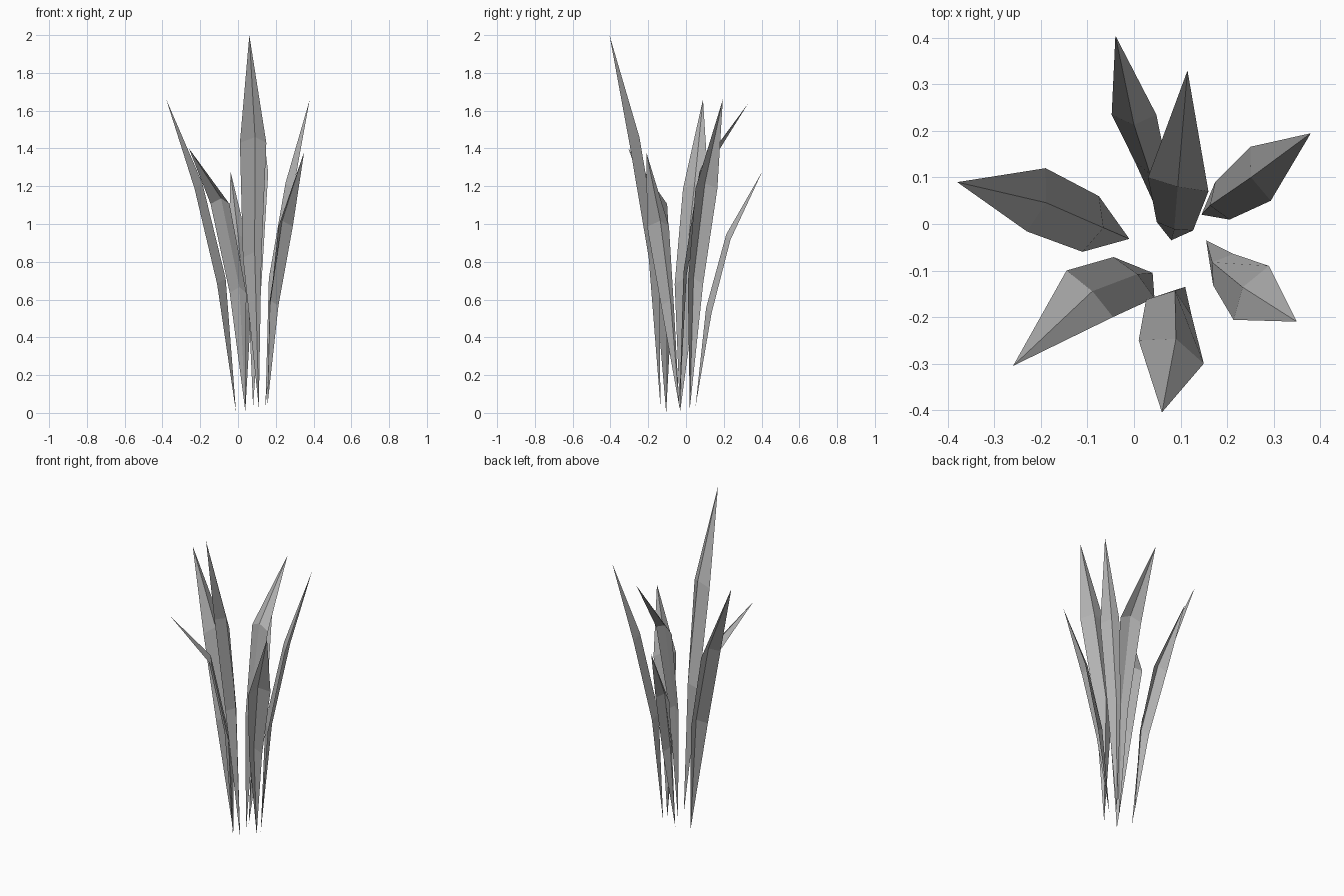
import bpy
import bmesh
from mathutils import Vector

cube = bpy.data.objects.get("Cube")
if cube:
    bpy.data.objects.remove(cube, do_unlink=True)

GREY = (0.45, 0.45, 0.45, 1.0)
leaf_grey = bpy.data.materials.new("leaf_grey")
leaf_grey.use_nodes = True
leaf_grey.diffuse_color = GREY
leaf_grey.node_tree.nodes["Principled BSDF"].inputs["Base Color"].default_value = GREY


def blade(name, base, low, high, tip, half, bend=0.715, taper=0.7, fold=0.022):
    """Pointed leaf with two cross rows and a raised rib along its inner side.

    low and high are the row centres seen from above, half is half the width
    of the high row, bend is the height of the high row as a share of the tip.
    """
    base, tip = Vector(base), Vector(tip)
    half = Vector((*half, 0))
    # Horizontal direction towards the middle of the tuft
    inward = Vector((-half.y, half.x, 0)).normalized()
    if inward.dot(base - tip) < 0:
        inward.negate()

    bm = bmesh.new()

    def row(centre, height, side, raise_in):
        middle = Vector((*centre, height))
        rib = middle + inward * raise_in + Vector((0, 0, 0.03))
        return [bm.verts.new(p) for p in (middle - side, rib, middle + side)]

    bend_height = tip.z * bend
    root, point = bm.verts.new(base), bm.verts.new(tip)
    lower = row(low, bend_height * 0.575, half * taper, fold * 1.3)
    upper = row(high, bend_height, half, fold)

    # Left and right half of the leaf
    for i in range(2):
        bm.faces.new((root, lower[i + 1], lower[i]))
        bm.faces.new((lower[i], lower[i + 1], upper[i + 1], upper[i]))
        bm.faces.new((upper[i], upper[i + 1], point))
    bmesh.ops.recalc_face_normals(bm, faces=bm.faces)

    mesh = bpy.data.meshes.new(name)
    bm.to_mesh(mesh)
    bm.free()
    mesh.materials.append(leaf_grey)
    leaf = bpy.data.objects.new(name, mesh)
    bpy.context.collection.objects.link(leaf)


# Leaves around the tuft
blade("back_leaf", base=(0.04, 0.05, 0.03), low=(0.035, 0.135), high=(0, 0.235),
      tip=(-0.04, 0.405, 1.28), half=(0.048, 0))
blade("inner_back_leaf", base=(0.08, -0.035, 0.03), low=(0.088, -0.005), high=(0.095, 0.085),
      tip=(0.115, 0.33, 1.64), half=(0.065, -0.015), bend=0.775, taper=0.6, fold=0.005)
blade("back_left_leaf", base=(0.145, 0.02, 0.02), low=(0.19, 0.05), high=(0.272, 0.108),
      tip=(0.38, 0.195, 1.66), half=(0.022, -0.058))
blade("front_left_leaf", base=(0.155, -0.035, 0.03), low=(0.192, -0.098), high=(0.252, -0.148),
      tip=(0.35, -0.21, 1.38), half=(0.038, 0.058), taper=0.58)
blade("tall_front_leaf", base=(0.11, -0.135, 0.03), low=(0.075, -0.18), high=(0.08, -0.275),
      tip=(0.06, -0.405, 2), half=(0.07, -0.025), fold=0.03)
blade("front_right_leaf", base=(0.04, -0.105, 0), low=(0, -0.115), high=(-0.095, -0.15),
      tip=(-0.26, -0.305, 1.4), half=(0.05, -0.05), bend=0.79, taper=0.88, fold=0.008)
blade("right_leaf", base=(-0.01, -0.032, 0), low=(-0.093, 0), high=(-0.21, 0.052),
      tip=(-0.38, 0.09, 1.66), half=(0.02, 0.068), taper=0.88)
